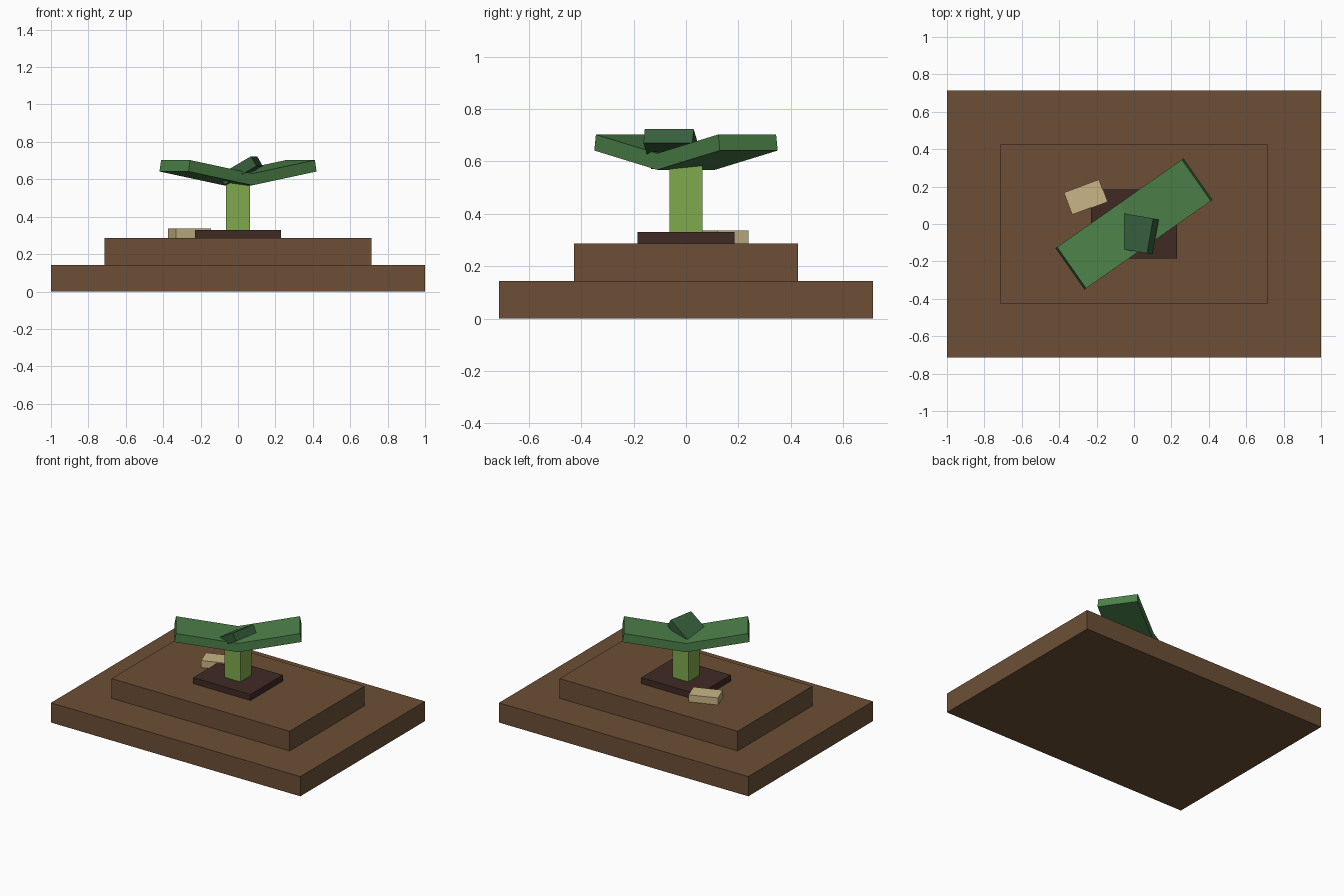
import bpy
import bmesh
from math import radians, sin, cos, tan
from mathutils import Matrix, Vector

cube = bpy.data.objects.get("Cube")
if cube:
    bpy.data.objects.remove(cube, do_unlink=True)


def material(name, rgb):
    """Flat colour from 0-255 sRGB values."""
    lin = [((c / 255 + 0.055) / 1.055) ** 2.4 for c in rgb] + [1.0]
    mat = bpy.data.materials.new(name)
    mat.use_nodes = True
    mat.diffuse_color = lin
    mat.node_tree.nodes["Principled BSDF"].inputs["Base Color"].default_value = lin
    return mat


soil = material("soil brown", (108, 79, 54))
damp = material("dark soil", (64, 42, 36))
stem_green = material("stem green", (126, 170, 76))
leaf_green = material("leaf green", (77, 130, 74))
deep_green = material("deep leaf green", (54, 94, 59))
sand = material("pebble sand", (200, 182, 134))


def finish(name, bm, mat, matrix=Matrix()):
    bmesh.ops.recalc_face_normals(bm, faces=bm.faces)
    mesh = bpy.data.meshes.new(name)
    bm.to_mesh(mesh)
    bm.free()
    mesh.materials.append(mat)
    obj = bpy.data.objects.new(name, mesh)
    obj.matrix_world = matrix
    bpy.context.collection.objects.link(obj)
    return obj


def box(name, size, centre, mat, rotation=Matrix()):
    bm = bmesh.new()
    bmesh.ops.create_cube(bm, size=1, matrix=Matrix.Diagonal((*size, 1)))
    return finish(name, bm, mat, Matrix.Translation(centre) @ rotation)


def slab(name, width, depth, bottom, top, mat, x=0, y=0, yaw=0):
    return box(name, (width, depth, top - bottom), (x, y, (bottom + top) / 2),
               mat, Matrix.Rotation(radians(yaw), 4, "Z"))


# Stepped mound of soil with a damp patch
slab("lower_mound", 2, 1.428, 0, 0.143, soil)
slab("upper_mound", 1.428, 0.856, 0.143, 0.286, soil)
slab("damp_patch", 0.46, 0.371, 0.286, 0.33, damp)

# Pebble and stem
slab("pebble", 0.2, 0.126, 0.286, 0.337, sand, x=-0.259, y=0.144, yaw=20.5)
slab("stem", 0.126, 0.126, 0.33, 0.595, stem_green)

# Pair of leaves: a shallow V profile extruded across its width
tilt, thick, reach, low, half = radians(10), 0.062, 0.418, 0.568, 0.135
tip = low + reach * tan(tilt)
inset, rise = thick * sin(tilt), thick * cos(tilt)
profile = [(-reach, tip), (0, low), (reach, tip), (reach - inset, tip + rise),
           (0, low + thick / cos(tilt)), (inset - reach, tip + rise)]
bm = bmesh.new()
rows = [[bm.verts.new((x, y, z)) for x, z in profile] for y in (-half, half)]
for row in rows:
    bm.faces.new((row[0], row[1], row[4], row[5]))
    bm.faces.new((row[1], row[2], row[3], row[4]))
for i in range(len(profile)):
    j = (i + 1) % len(profile)
    bm.faces.new((rows[0][i], rows[0][j], rows[1][j], rows[1][i]))
finish("leaf_pair", bm, leaf_green, Matrix.Rotation(radians(35), 4, "Z"))

# Small raised leaf, placed by the middle of its upper tip edge
turn = Matrix.Rotation(radians(-10), 4, "Z") @ Matrix.Rotation(radians(-30), 4, "Y")
size = Vector((0.2, 0.19, 0.06))
centre = Vector((0.086, -0.064, 0.723)) - turn @ Vector((size.x / 2, 0, size.z / 2))
box("small_leaf", size, centre, deep_green, turn)
